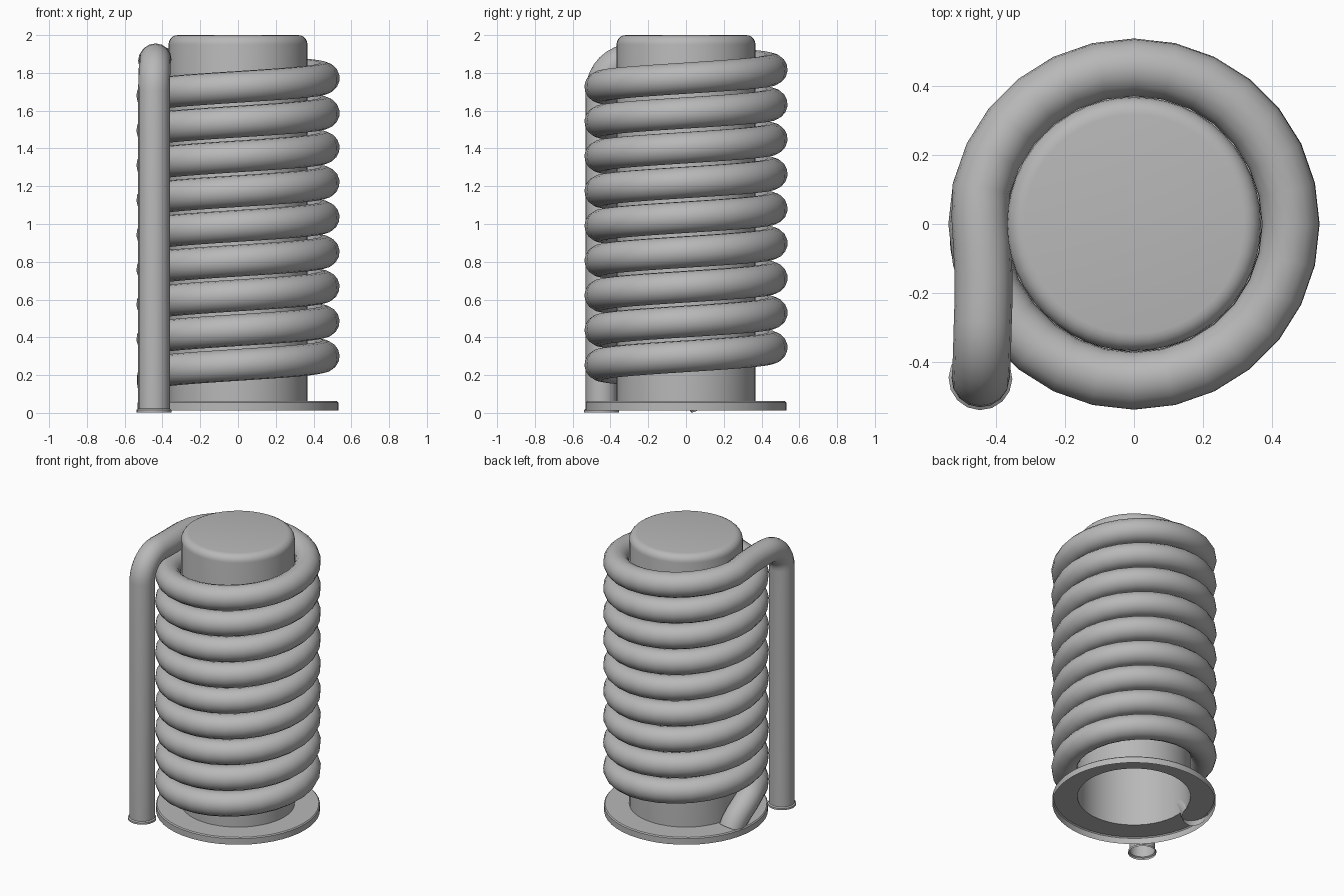
import bpy, bmesh, math
from math import sin, cos, pi

if "Cube" in bpy.data.objects:
    bpy.data.objects.remove(bpy.data.objects["Cube"])

# Mid-grey shared by every part
grey = bpy.data.materials.new("mid_grey")
grey.diffuse_color = (0.48, 0.48, 0.48, 1)
grey.use_nodes = True
grey.node_tree.nodes["Principled BSDF"].inputs["Base Color"].default_value = grey.diffuse_color


def finish(obj, angle=40):
    bpy.ops.object.select_all(action='DESELECT')
    bpy.context.view_layer.objects.active = obj
    obj.select_set(True)
    if obj.type == 'CURVE':
        bpy.ops.object.convert(target='MESH')
    obj = bpy.context.view_layer.objects.active
    obj.data.materials.clear()
    obj.data.materials.append(grey)
    bpy.ops.object.shade_smooth_by_angle(angle=math.radians(angle))


def lathe(name, profile, segs=48):
    bm = bmesh.new()
    vs = [bm.verts.new((r, 0, z)) for r, z in profile]
    es = [bm.edges.new(p) for p in zip(vs, vs[1:])]
    bmesh.ops.spin(bm, geom=vs + es, cent=(0, 0, 0), axis=(0, 0, 1),
                   angle=2 * pi, steps=segs, use_duplicate=False)
    bmesh.ops.remove_doubles(bm, verts=bm.verts, dist=1e-4)
    bmesh.ops.recalc_face_normals(bm, faces=bm.faces)
    # the cap must face upward
    if max(bm.faces, key=lambda f: f.calc_center_median().z).normal.z < 0:
        bmesh.ops.reverse_faces(bm, faces=bm.faces)
    me = bpy.data.meshes.new(name)
    bm.to_mesh(me)
    bm.free()
    obj = bpy.data.objects.new(name, me)
    bpy.context.collection.objects.link(obj)
    finish(obj)


# Hollow core with rounded top and a flange skirt, open underneath
R, B = 0.368, 0.05
top = [(R - B + B * sin(a * pi / 10), 2 - B + B * cos(a * pi / 10)) for a in range(6)]
lathe("core", [(0, 2)] + top + [(R, 0.063), (0.524, 0.063), (0.531, 0.056), (0.531, 0.013)])

# Coil tube: slanted inlet into the flange, helix, bend and straight return
TUBE, HELIX, PITCH, STEPS = 0.084, 0.454, 0.184, 28
pts = [(-0.432, 0.10, 0.04, 1.0), (-0.436, 0.082, 0.075, 1.0),
       (-0.444, 0.045, 0.12, 1.0), (-0.452, -0.01, 0.167, 1.0), (-0.450, -0.06, 0.195, 1.0)]
step = 2 * pi / STEPS
start, n = -pi + step, 9 * STEPS - 2
for i in range(n + 1):
    t = start + step * i
    pts.append((HELIX * cos(t), HELIX * sin(t), 0.30 + PITCH * t / (2 * pi), 1.0))
pts += [(-0.445, 0.02, 1.864, 1.0), (-0.440, -0.06, 1.869, 1.0),
        (-0.436, -0.15, 1.871, 1.0), (-0.436, -0.22, 1.872, 1.0)]
for i in range(9):
    a = i * pi / 16
    pts.append((-0.438 - 0.007 * i / 8, -0.28 - 0.167 * sin(a), 1.705 + 0.167 * cos(a), 1.0))
# Slightly flared open lip at the outlet
pts += [(-0.445, -0.447, 0.022, 1.0), (-0.445, -0.447, 0.016, 1.1), (-0.445, -0.447, 0.003, 1.1)]

cu = bpy.data.curves.new("coil_tube", 'CURVE')
cu.dimensions = '3D'
cu.bevel_depth = TUBE
cu.bevel_resolution = 6
cu.use_fill_caps = False
sp = cu.splines.new('POLY')
sp.points.add(len(pts) - 1)
for p, (x, y, z, r) in zip(sp.points, pts):
    p.co = (x, y, z, 1)
    p.radius = r
coil = bpy.data.objects.new("coil_tube", cu)
bpy.context.collection.objects.link(coil)
finish(coil, 50)
